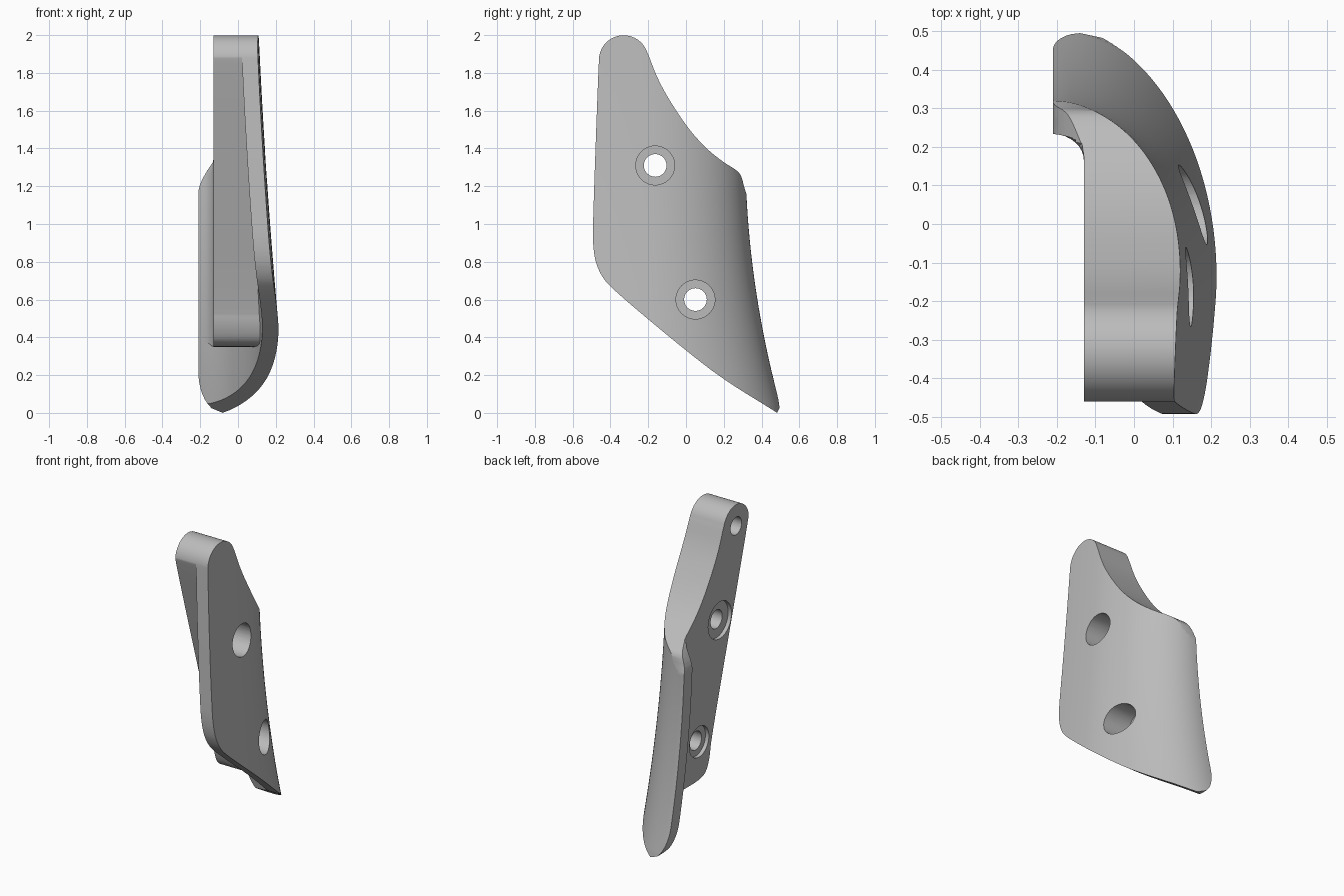
import bpy, bmesh, math

cube = bpy.data.objects.get("Cube")
if cube:
    bpy.data.objects.remove(cube, do_unlink=True)

grey = bpy.data.materials.new("plain_grey")
grey.use_nodes = True
colour = (0.5, 0.5, 0.5, 1)
grey.diffuse_color = colour
grey.node_tree.nodes["Principled BSDF"].inputs["Base Color"].default_value = colour

EDGE_X, CENTRE_Y, INNER_X, SHELL = -0.21, -0.2, -0.13, 0.085


def reach_x(z):
    return 0.26 - 0.105 * z + 0.015 * z * z


def reach_y(z):
    return 0.51 - 0.28 * z + 0.1 * min(z, 1.4) ** 2 + 0.28 * max(z - 1.4, 0)


def flange_x(z):
    # Flange edge, rounded off at the lower tip and at the shoulder
    if z < 0.22:
        k = 1 - max(z, 0) / 0.22
        return -0.08 - 0.13 * math.sqrt(1 - k * k)
    k = min(max((z - 1.17) / 0.16, 0), 1)
    return EDGE_X + 0.08 * k ** 1.5


def wall(z, inset, start):
    # Quarter ellipse running into a nearly straight front
    a = reach_x(z) - EDGE_X - inset
    b = reach_y(z) - CENTRE_Y - inset
    t0 = math.asin((start - EDGE_X) / a)
    pts = []
    for i in range(33):
        t = t0 + (math.pi / 2 - t0) * i / 32
        pts.append((EDGE_X + a * math.sin(t), CENTRE_Y + b * math.cos(t)))
    for i in range(1, 7):
        d = 0.4 * i / 6
        pts.append((EDGE_X + a - 0.15 * d * d, CENTRE_Y - d))
    return pts


def shell_section(z):
    s = flange_x(z)
    return wall(z, 0, s) + wall(z, SHELL, s)[::-1]


def core_section(z):
    # Flat inner face with a fillet into the flange
    s = max(flange_x(z), EDGE_X + 0.004)
    y = reach_y(z) - SHELL
    fillet = [(INNER_X, -0.6)]
    for i in range(9):
        t = math.pi / 2 * i / 8
        fillet.append((max(s, INNER_X - 0.075 * (1 - math.cos(t))),
                       y - 0.065 * (1 - math.sin(t))))
    return wall(z, 0.04, s) + fillet


def finish(name, bm):
    bmesh.ops.recalc_face_normals(bm, faces=bm.faces)
    mesh = bpy.data.meshes.new(name)
    bm.to_mesh(mesh)
    bm.free()
    mesh.materials.append(grey)
    obj = bpy.data.objects.new(name, mesh)
    bpy.context.collection.objects.link(obj)
    return obj


def loft(name, section, steps=88):
    bm = bmesh.new()
    rows = []
    for i in range(steps + 1):
        z = -0.1 + 2.2 * i / steps
        rows.append([bm.verts.new((x, y, z)) for x, y in section(z)])
    for low, high in zip(rows, rows[1:]):
        for j in range(len(low)):
            k = (j + 1) % len(low)
            bm.faces.new((low[j], low[k], high[k], high[j]))
    bm.faces.new(rows[0])
    bm.faces.new(rows[-1])
    bmesh.ops.triangulate(bm, faces=bm.faces)
    return finish(name, bm)


def prism(name, outline, x0=-0.5, x1=0.5):
    bm = bmesh.new()
    face = bm.faces.new([bm.verts.new((x0, y, z)) for y, z in outline])
    made = bmesh.ops.extrude_face_region(bm, geom=[face])["geom"]
    bmesh.ops.translate(bm, vec=(x1 - x0, 0, 0),
                        verts=[v for v in made if isinstance(v, bmesh.types.BMVert)])
    return finish(name, bm)


def soften(pts, rounds=3):
    for _ in range(rounds):
        new = []
        for p, q in zip(pts, pts[1:] + pts[:1]):
            for f in (0.25, 0.75):
                new.append((p[0] + (q[0] - p[0]) * f, p[1] + (q[1] - p[1]) * f))
        pts = new
    return pts


def disc(y, z, r, n=48):
    return [(y + r * math.cos(2 * math.pi * i / n), z + r * math.sin(2 * math.pi * i / n))
            for i in range(n)]


def cut(obj, tool, operation):
    mod = obj.modifiers.new("cut", 'BOOLEAN')
    mod.operation, mod.solver, mod.object = operation, 'EXACT', tool
    bpy.context.view_layer.objects.active = obj
    bpy.ops.object.modifier_apply(modifier=mod.name)


# Rounded head and sweeping rear edge shared by both parts
head = [(-0.33 - 0.132 * math.cos(math.pi * i / 12), 1.868 + 0.132 * math.sin(math.pi * i / 12))
        for i in range(12)]
head += [(-0.195, 1.885), (-0.155, 1.78), (-0.1, 1.675), (0, 1.52), (0.1, 1.405),
         (0.2, 1.325), (0.265, 1.288), (0.295, 1.255)]
plate_outline = soften(head + [(0.31, 1.18), (0.4, 0.95), (0.6, 0.3), (0.62, -0.09),
                               (0.485, 0), (0.2, 0.175), (0, 0.33), (-0.2, 0.495),
                               (-0.37, 0.64), (-0.45, 0.72), (-0.495, 0.85), (-0.49, 1.1)])
bar_outline = soften(head + [(0.27, 1.15), (0.3, 0.8), (0.34, 0.45), (0.33, 0.349),
                             (0.2, 0.349), (0.06, 0.349), (-0.02, 0.37),
                             (-0.06, 0.46), (-0.07, 0.56)])

# Curved outer plate and the thick bar behind it
plate = loft("curved_plate", shell_section)
bar = loft("mounting_bar", core_section)
tools = []
for obj, outline in ((plate, plate_outline), (bar, bar_outline)):
    tools.append(prism("outline_cutter", outline))
    cut(obj, tools[-1], 'INTERSECT')

# Bolt holes with an outer counterbore and a shallow inner recess
for y, z, recess in ((-0.163, 1.31, 0.12), (0.05, 0.6, 0.1)):
    holes = [prism("bolt_hole", disc(y, z, 0.06)),
             prism("counterbore", disc(y, z, 0.103), 0.0, 0.5),
             prism("inner_recess", disc(y, z, recess), -0.16, INNER_X + 0.025)]
    for tool in holes:
        cut(bar, tool, 'DIFFERENCE')
    for tool in holes[:2]:
        cut(plate, tool, 'DIFFERENCE')
    tools += holes

# Blind hole in the head
tools.append(prism("blind_hole", disc(-0.33, 1.86, 0.057), -0.3, -0.03))
cut(bar, tools[-1], 'DIFFERENCE')

for tool in tools:
    bpy.data.objects.remove(tool, do_unlink=True)

for obj in (plate, bar):
    bpy.ops.object.select_all(action='DESELECT')
    obj.select_set(True)
    bpy.context.view_layer.objects.active = obj
    bpy.ops.object.shade_smooth_by_angle(angle=math.radians(30))
